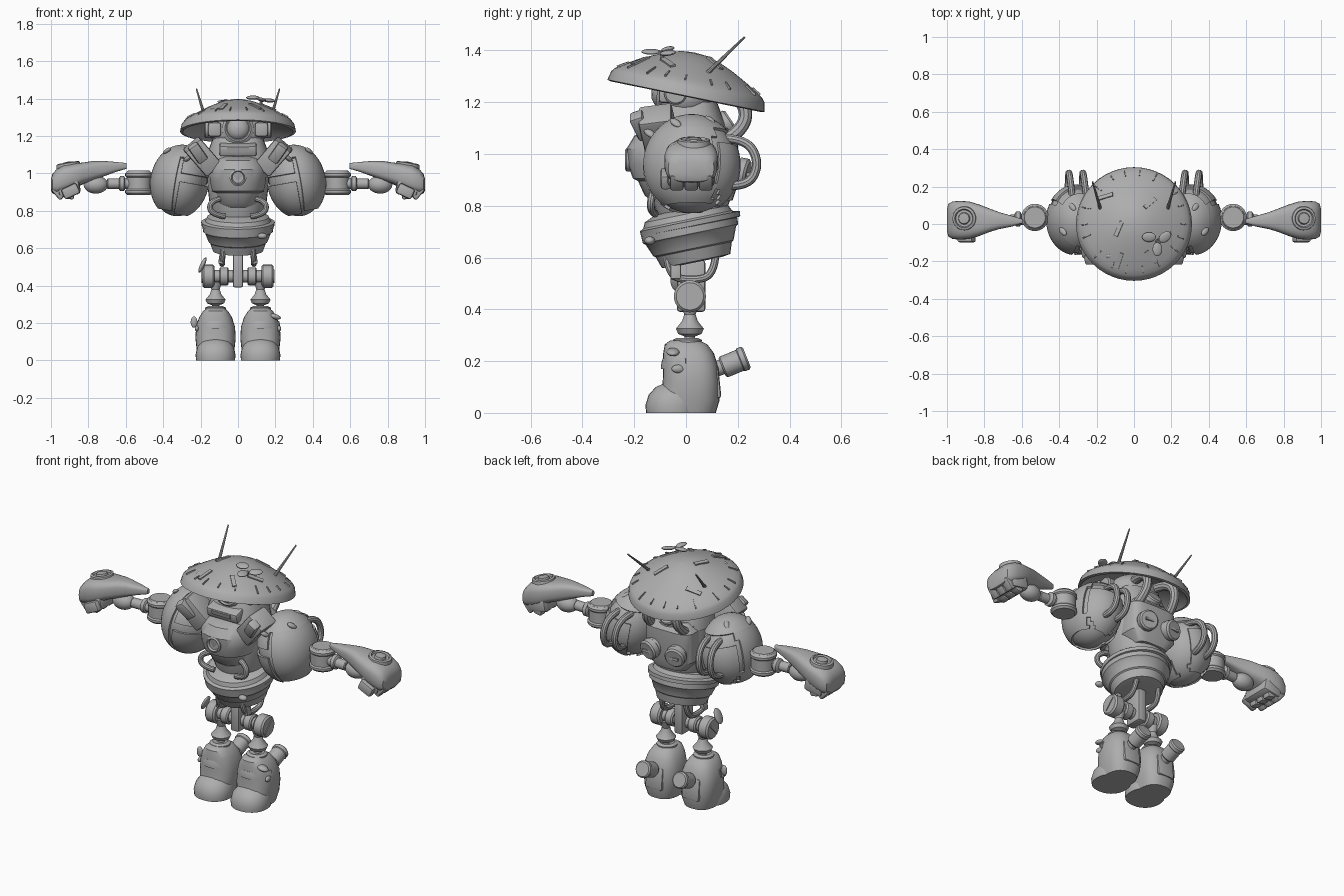
import bpy, bmesh, math, random
from mathutils import Vector, Matrix, Euler

if "Cube" in bpy.data.objects:
    bpy.data.objects.remove(bpy.data.objects["Cube"])

random.seed(4)
grey = bpy.data.materials.new("weathered_grey")
grey.diffuse_color = (0.42, 0.42, 0.42, 1)
grey.use_nodes = True
grey.node_tree.nodes["Principled BSDF"].inputs["Base Color"].default_value = grey.diffuse_color


def finish(ob, mirror=False, angle=35):
    ob.data.materials.clear()
    ob.data.materials.append(grey)
    bpy.ops.object.select_all(action='DESELECT')
    ob.select_set(True)
    bpy.context.view_layer.objects.active = ob
    bpy.ops.object.shade_smooth_by_angle(angle=math.radians(angle))
    if mirror:
        ob.modifiers.new("mirror", 'MIRROR').use_mirror_merge = False
    return ob


def from_bm(name, bm, mirror=False):
    bmesh.ops.recalc_face_normals(bm, faces=bm.faces)
    me = bpy.data.meshes.new(name)
    bm.to_mesh(me)
    bm.free()
    ob = bpy.data.objects.new(name, me)
    bpy.context.collection.objects.link(ob)
    return finish(ob, mirror)


def skin(bm, rings):
    """Join rings of points into a closed body."""
    rows = [[bm.verts.new(p) for p in r] for r in rings]
    n = len(rows[0])
    for a, b in zip(rows, rows[1:]):
        for i in range(n):
            bm.faces.new((a[i], a[(i + 1) % n], b[(i + 1) % n], b[i]))
    bm.faces.new(rows[0])
    bm.faces.new(rows[-1])


def lathe(name, prof, loc, axis=(0, 0, 1), mirror=False, n=32):
    """Spin (radius, height) points round an axis."""
    m = Matrix.Translation(loc) @ Vector(axis).to_track_quat('Z', 'Y').to_matrix().to_4x4()
    bm = bmesh.new()
    skin(bm, [[m @ Vector((max(r, 0.001) * math.cos(t), max(r, 0.001) * math.sin(t), h))
               for t in (2 * math.pi * i / n for i in range(n))] for r, h in prof])
    return from_bm(name, bm, mirror)


def barrel(name, a, b, r, mirror=False):
    """Cylinder between two points with softened ends."""
    a, b = Vector(a), Vector(b)
    L, e = (b - a).length, r * 0.15
    return lathe(name, [(0, 0), (r - e, 0), (r, e), (r, L - e), (r - e, L), (0, L)], a, b - a, mirror, 24)


def loft(name, secs, axis='z', power=2.6, mirror=False, x0=0, n=28):
    """Superellipse sections: z -> (z, yc, hx, hy); x -> (x, yc, zc, hy, hz)."""
    bm, rings = bmesh.new(), []
    for s in secs:
        ring = []
        for i in range(n):
            t = 2 * math.pi * i / n
            c, d = (math.copysign(abs(v) ** (2 / power), v) for v in (math.cos(t), math.sin(t)))
            if axis == 'z':
                ring.append((x0 + c * s[2], s[1] + d * s[3], s[0]))
            else:
                ring.append((s[0], s[1] + c * s[3], s[2] + d * s[4]))
        rings.append(ring)
    skin(bm, rings)
    return from_bm(name, bm, mirror)


def euler(rot):
    return Euler([math.radians(v) for v in rot]).to_matrix().to_4x4()


def box(name, loc, size, rot=(0, 0, 0), mirror=False, bevel=0.012):
    bm = bmesh.new()
    bmesh.ops.create_cube(bm, size=1)
    bmesh.ops.scale(bm, vec=size, verts=bm.verts)
    if bevel:
        bmesh.ops.bevel(bm, geom=bm.edges[:], offset=bevel, segments=2, affect='EDGES', profile=0.5)
    q = rot if isinstance(rot, Matrix) else euler(rot)
    bmesh.ops.transform(bm, matrix=Matrix.Translation(loc) @ q, verts=bm.verts)
    return from_bm(name, bm, mirror)


def ball(name, loc, radii, rot=(0, 0, 0), mirror=False, keep=None, thick=0.02):
    """Ellipsoid; with keep, only a thick plate of the faces that pass."""
    bm = bmesh.new()
    bmesh.ops.create_uvsphere(bm, u_segments=40, v_segments=26, radius=1)
    if keep:
        bad = [f for f in bm.faces if not keep(f.calc_center_median())]
        bmesh.ops.delete(bm, geom=bad, context='FACES')
    bmesh.ops.scale(bm, vec=radii, verts=bm.verts)
    if keep:
        bmesh.ops.solidify(bm, geom=bm.faces[:], thickness=thick)
    bmesh.ops.transform(bm, matrix=Matrix.Translation(loc) @ euler(rot), verts=bm.verts)
    return from_bm(name, bm, mirror)


def tube(name, pts, r, mirror=False):
    cu = bpy.data.curves.new(name, 'CURVE')
    cu.dimensions, cu.bevel_depth, cu.bevel_resolution, cu.use_fill_caps = '3D', r, 3, True
    sp = cu.splines.new('NURBS')
    sp.points.add(len(pts) - 1)
    for p, c in zip(sp.points, pts):
        p.co = (*c, 1)
    sp.use_endpoint_u, sp.order_u = True, 3
    ob = bpy.data.objects.new(name, cu)
    bpy.context.collection.objects.link(ob)
    bpy.ops.object.select_all(action='DESELECT')
    ob.select_set(True)
    bpy.context.view_layer.objects.active = ob
    bpy.ops.object.convert(target='MESH')
    return finish(bpy.context.view_layer.objects.active, mirror)


# Tilted dish hat
hat_c, up = Vector((0, 0, 1.225)), Vector((0, 0.2, 0.98))
outer = [(0, .17), (.05, .166), (.10, .152), (.16, .126), (.22, .094), (.265, .068), (.29, .05), (.302, .035), (.31, 0)]
lathe("hat", outer + [(.295, -.004), (.27, .022), (.18, .06), (.08, .085), (0, .09)], hat_c, up, n=48)
hat_m = Matrix.Translation(hat_c) @ Matrix.Rotation(math.radians(-11.5), 4, 'X')


def on_hat(name, r, deg, size, spin=0):
    """Thin plate lying on the hat's slope."""
    (r1, h1), (r2, h2) = next(p for p in zip(outer, outer[1:]) if r <= p[1][0])
    slope = (h1 - h2) / (r2 - r1)
    m = hat_m @ Matrix.Rotation(math.radians(deg), 4, 'Z') @ \
        Matrix.Translation((r, 0, h1 - slope * (r - r1) + .002)) @ \
        Matrix.Rotation(math.atan(slope), 4, 'Y') @ Matrix.Rotation(math.radians(spin), 4, 'Z')
    box(name, m.translation, size, m.to_3x3().to_4x4(), bevel=0)


for i in range(18):
    on_hat("hat_rim_seam", .265, i * 20 + random.uniform(-6, 6), (random.uniform(.03, .06), .006, .008))
for r, deg, spin in ((.12, 45, 0), (.10, 215, 30), (.23, 250, 0), (.22, 295, 20), (.2, 140, 50), (.19, 330, 60)):
    on_hat("hat_scratch_plate", r, deg, (.085, .022, .009), spin)
# Antennae and the clover on the hat
lathe("antenna", [(.011, 0), (.009, .02), (.007, .1), (.004, .215)], (.178, .075, 1.305), (.045, .155, .15), True, 10)
for x, y, z, s in ((.08, -.07, 1.405, 0), (.165, -.07, 1.39, 40), (.125, -.135, 1.395, 90)):
    ball("hat_leaf", (x, y, z), (.037, .026, .01), (12, 0, s))
tube("hat_leaf_stem", [(.12, -.09, 1.35), (.12, -.09, 1.40), (.14, -.1, 1.39)], .008)
ball("hat_pebble", (-.13, .13, 1.295), (.03, .02, .02), (0, 0, 40))
ball("hat_pebble", (-.13, -.17, 1.335), (.022, .016, .016))

# Head with a single lens eye and side pods
loft("neck", [(1.05, .01, .17, .15), (1.12, .01, .16, .14), (1.2, .01, .13, .11)])
ball("head", (0, 0, 1.22), (.15, .115, .10))
lathe("eye", [(.085, 0), (.085, .05), (.07, .062), (.062, .055), (.058, .055), (.05, .068), (.03, .08), (0, .084)],
      (0, -.05, 1.235), (0, -1, .1))
barrel("eye_side_pod", (.10, -.04, 1.235), (.18, -.04, 1.235), .045, True)
box("eye_side_cap", (.125, -.07, 1.235), (.07, .07, .075), mirror=True)
box("jaw", (0, -.09, 1.135), (.20, .13, .06), (15, 0, 0))
box("jaw_slot", (0, -.155, 1.13), (.12, .012, .025), (15, 0, 0), bevel=0)

# Torso, chest and collar plates
lathe("torso_core", [(.12, .74), (.15, .82), (.165, .95), (.165, 1.08), (.12, 1.13)], (0, .02, 0))
loft("chest", [(.81, -.02, .08, .10), (.84, -.03, .11, .13), (.895, -.035, .12, .15), (.905, -.04, .14, .165),
               (.96, -.045, .153, .18), (1.02, -.045, .155, .185), (1.07, -.035, .13, .165), (1.09, -.02, .10, .13)], power=2.3)
lathe("chest_port", [(.045, 0), (.045, .03), (.036, .036), (.03, .025), (0, .025)], (0, -.20, .978), (0, -1, 0))
box("collar_plate", (.19, -.105, 1.09), (.11, .13, .18), (10, 41, 0), True)
box("collar_tab", (.215, -.175, 1.11), (.06, .055, .11), (22, 35, 0), True)
tube("waist_hose", [(.06, -.10, .87), (.15, -.13, .86), (.15, -.14, .78), (.07, -.12, .77)], .015, True)
# Back pack, barrels and hoses
loft("back_pack", [(.82, .10, .10, .08), (.88, .11, .15, .09), (1.05, .11, .15, .09), (1.10, .09, .11, .07)], power=4)
barrel("back_barrel", (.06, .10, .95), (.085, .225, .925), .054, True)
barrel("back_barrel_rim", (.0795, .195, .9315), (.0885, .24, .922), .058, True)
box("back_barrel_slot", (.088, .24, .922), (.055, .012, .014), mirror=True, bevel=0)
tube("neck_hose", [(.07, .09, 1.24), (.09, .21, 1.24), (.10, .245, 1.10), (.11, .13, 1.04)], .026, True)
barrel("neck_barrel", (0, .07, 1.06), (0, .175, 1.13), .05)

# Belly bowl and pelvis
tilt = (0, -.2, .98)
lathe("belly", [(.10, -.10), (.135, -.095), (.15, -.05), (.158, -.045), (.178, .005), (.188, .012), (.19, .06),
                (.175, .068), (.165, .09), (.12, .11)], (0, .02, .68), tilt)
lathe("belly_band", [(.165, 0), (.195, .006), (.197, .026), (.165, .032)], (0, .02, .715), tilt)
ball("belly_front_pebble", (.13, -.14, .665), (.025, .02, .016))
box("belly_vent", (0, -.145, .665), (.12, .015, .03), (-20, 0, 0), bevel=.004)
tube("pelvis_ring", [(.075, -.075, .62), (.085, -.07, .53), (.085, .02, .51), (.085, .11, .53), (.075, .115, .62)], .015, True)
box("pelvis_claw", (.085, -.04, .56), (.03, .04, .09), (0, -8, 0), True, .006)
box("pelvis_post", (0, .02, .49), (.056, .11, .20))

# Shoulders with raised armour and back hoops
sc, sr = (.312, .022, .957), (.146, .178, .187)
big = [v + .011 for v in sr]
tip = (0, -10, 0)
ball("shoulder", sc, sr, tip, True)
ball("shoulder_outer_armour", sc, big, tip, True, lambda n: n.x > .12 and n.y < .45 and -.8 < n.z < .62)
ball("shoulder_top_armour", sc, big, tip, True, lambda n: n.z > .7 or (n.z > .2 and n.x < .03 and n.y < 0))
ball("shoulder_back_armour", sc, big, tip, True, lambda n: n.y > .55 and n.z < .4 and n.x > -.4)
ball("shoulder_low_armour", sc, big, tip, True, lambda n: n.x < .03 and n.y < .2 and -.9 < n.z < .05)
for x in (.275, .35):
    tube("shoulder_hoop", [(x - .02, .14, 1.06), (x - .01, .235, 1.06), (x, .285, .96), (x, .235, .87), (x + .01, .14, .88)], .018, True)
for x, y, z in ((.38, -.04, 1.12), (.33, .09, 1.13), (.27, -.14, 1.08)):
    ball("shoulder_sprout", (x, y, z), (.028, .016, .012), (20, 30, 50), True)

# Arms: elbow drum, rod and wrist
barrel("upper_arm_rod", (.42, .03, .945), (.70, .02, .945), .028, True)
barrel("elbow_drum", (.53, .035, .885), (.53, .035, 1.015), .066, True)
for z in (.885, .975):
    barrel("elbow_band", (.53, .035, z), (.53, .035, z + .035), .073, True)
lathe("rod_collar", [(.025, 0), (.04, .01), (.04, .03), (.025, .04)], (.60, .027, .945), (1, 0, 0), True)
ball("wrist", (.76, .02, .94), (.065, .05, .048), mirror=True)
# Teardrop gauntlet and fist
loft("gauntlet", [(.595, .015, 1.04, .010, .015), (.65, .015, 1.035, .028, .026), (.72, .018, 1.025, .045, .042),
                  (.77, .02, 1.015, .062, .052), (.83, .02, 1.0, .085, .058), (.88, .02, .985, .10, .068),
                  (.93, .02, .97, .104, .075), (.97, .02, .955, .10, .068), (.992, .02, .945, .088, .052), (1.0, .02, .94, .06, .03)],
     'x', 3, True)
lathe("gauntlet_ring", [(.066, 0), (.062, .024), (.05, .028), (.045, .018), (.032, .018), (.028, .03), (0, .032)],
      (.905, .03, 1.031), (.16, 0, 1), True)
box("palm", (.905, .02, .925), (.12, .185, .09), (0, 10, 0), True, .02)
for y in (-.036, .02, .076):
    box("finger", (.948, y, .908), (.075, .053, .075), (0, 40, 0), True, .01)
    box("finger_tip", (.90, y, .888), (.05, .05, .05), (0, -10, 0), True, .01)
box("thumb", (.895, -.078, .905), (.09, .04, .06), (0, 25, 0), True)

# Hips and shanks
barrel("hip_axle", (0, .015, .45), (.17, .015, .45), .034, True)
barrel("hip_inner_drum", (.05, .015, .45), (.10, .015, .45), .048, True)
barrel("hip_outer_drum", (.125, .015, .45), (.19, .015, .45), .062, True)
box("hip_slot", (.19, .015, .45), (.008, .014, .085), (-45, 0, 0), True, 0)
lathe("shank", [(.02, .24), (.02, .295), (.045, .305), (.054, .325), (.03, .355), (.022, .38), (.035, .42)], (.12, .015, 0), mirror=True)
ball("hip_leaf", (-.19, -.03, .51), (.012, .03, .045), (0, 25, 0))

# Boots with toe domes, patches and heel barrels
loft("boot", [(0, .0, .088, .115), (.05, .015, .10, .115), (.12, .02, .108, .11), (.18, .018, .104, .106), (.23, .01, .088, .098),
              (.265, .0, .066, .082), (.28, -.005, .045, .055)], mirror=True, x0=.12)
loft("boot_toe", [(0, -.05, .104, .104), (.03, -.05, .107, .107), (.07, -.045, .098, .099), (.10, -.035, .077, .082), (.12, -.02, .045, .05)],
     mirror=True, x0=.12, power=2.2)
lathe("boot_cuff", [(.055, .262), (.056, .282), (.04, .29), (.02, .285)], (.12, .005, 0), mirror=True)
ball("boot_patch", (.12, .015, .17), (.108, .112, .115), (0, 0, 0), True, lambda n: n.y < -.2 and n.x > -.6 and .05 < n.z < .3, .01)
ball("boot_side_patch", (.218, -.03, .17), (.012, .026, .016), (0, 0, 10), True)
box("heel_plate", (.12, .118, .12), (.11, .025, .13), (6, 0, 0), True)
barrel("heel_barrel_neck", (.12, .08, .155), (.12, .17, .19), .03, True)
barrel("heel_barrel", (.12, .14, .175), (.12, .225, .21), .043, True)
barrel("heel_barrel_rim", (.12, .205, .202), (.12, .235, .214), .047, True)
ball("boot_leaf", (-.235, -.02, .205), (.018, .012, .03))
ball("boot_pebble", (.195, -.05, .235), (.035, .025, .014), (0, 15, 0))
